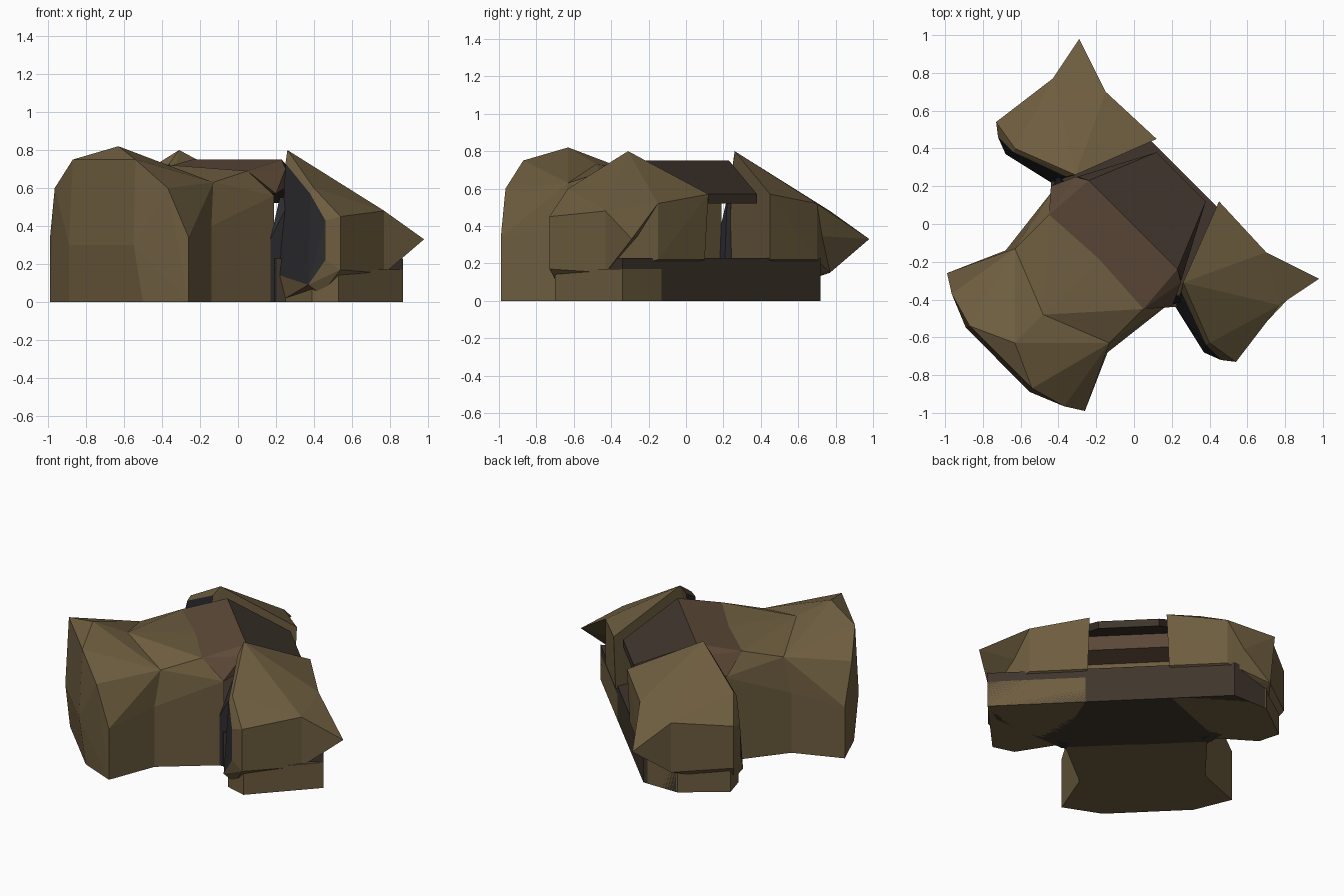
import bpy, bmesh

if "Cube" in bpy.data.objects:
    bpy.data.objects.remove(bpy.data.objects["Cube"])

def material(name, rgb):
    m = bpy.data.materials.new(name)
    m.diffuse_color = (*rgb, 1)
    m.use_nodes = True
    m.node_tree.nodes["Principled BSDF"].inputs["Base Color"].default_value = m.diffuse_color
    return m

TAN = material("tan", (0.155, 0.11, 0.05))
BROWN = material("brown", (0.11, 0.068, 0.04))
GREY = material("dark_grey", (0.025, 0.025, 0.03))
DARK = material("dark_brown", (0.05, 0.035, 0.025))

def swap(pts):
    # The model is symmetric across the vertical plane x = y
    return [(y, x, z) for x, y, z in pts]

def facet(name, pts, mat, inner=(), inner_mat=None):
    """Faceted block through pts; faces made only of inner points get inner_mat."""
    bm = bmesh.new()
    allp = list(pts) + list(inner)
    for p in allp:
        bm.verts.new(p)
    res = bmesh.ops.convex_hull(bm, input=bm.verts[:])
    loose = [v for v in bm.verts if not v.link_faces]
    bmesh.ops.delete(bm, geom=loose, context='VERTS')
    bmesh.ops.recalc_face_normals(bm, faces=bm.faces[:])
    for f in bm.faces:
        f.material_index = int(bool(inner) and all(
            any((v.co.x - p[0])**2 + (v.co.y - p[1])**2 + (v.co.z - p[2])**2 < 1e-6
                for p in inner) for v in f.verts))
    me = bpy.data.meshes.new(name)
    bm.to_mesh(me)
    bm.free()
    me.materials.append(mat)
    me.materials.append(inner_mat or mat)
    ob = bpy.data.objects.new(name, me)
    bpy.context.collection.objects.link(ob)
    return ob

def prism(name, outline, z0, z1, mat):
    return facet(name, [(x, y, z) for x, y in outline for z in (z0, z1)], mat)

# Front block
front = [(-.26, -.99, .34), (-.26, -.99, 0), (-.37, -.965, .60), (-.54, -.87, .75),
         (-.13, -.63, .63), (-.14, -.68, .40), (-.14, -.68, 0),
         (-.55, -.89, .30), (-.5, -.89, 0)]
facet("front_block", front + swap(front) + [(-.63, -.63, .82), (-.48, -.48, .73)], TAN)

# Middle block joining the front block to the arch
middle = [(-.14, -.68, 0), (-.14, -.68, .40), (-.13, -.63, .63), (-.14, -.16, .69),
          (.05, -.45, .69), (.19, -.42, .56), (.19, -.42, 0)]
facet("middle_block", middle + swap(middle) + [(-.48, -.48, .73)], TAN)

# Arch band over the middle
arch = [(.05, -.45, .69), (.20, -.44, .57), (.25, -.31, .70), (.23, -.24, .75),
        (.25, -.31, .60)]
facet("arch_band", arch + swap(arch), BROWN)

# Sloping rear roof, open beneath
roof = [(.23, -.24, .75), (.25, -.30, .69), (.38, .12, .57), (.38, .12, .52),
        (.23, -.24, .68)]
facet("rear_roof", roof + swap(roof), DARK)

# Side lobes with a brown rim and dark inset, plus narrow joining walls
lobe = [(.26, -.31, .80), (.40, -.63, .60), (.54, -.73, .45), (.54, -.73, .17),
        (.44, -.66, .04), (.25, -.44, .02), (.77, -.43, .48), (.77, -.43, .15),
        (.70, -.15, .52), (.45, .12, .57), (.45, .10, .22), (.70, -.15, .22)]
inset = [(.25, -.36, .73), (.38, -.64, .57), (.46, -.72, .43), (.46, -.72, .22),
         (.37, -.68, .09), (.22, -.44, .14)]
spike = [(.77, -.43, .48), (.77, -.43, .15), (.70, -.15, .52), (.98, -.29, .33),
         (.65, -.25, .35)]
wall = [(.17, -.44, 0), (.17, -.44, .33), (.28, -.40, 0), (.28, -.40, .55),
        (.22, -.38, .55), (.2, -.36, 0)]
for side, f in (("right", list), ("left", swap)):
    facet(side + "_lobe", f(lobe), TAN, f(inset), GREY)
    facet(side + "_spike", f(spike), TAN)
    facet(side + "_joining_wall", f(wall), GREY)

# Feet under the lobes and the low rear slab
prism("right_foot", [(.25, -.44), (.39, -.66), (.53, -.70), (.72, -.44), (.87, -.34),
                     (.45, .08)], 0, .17, TAN)
prism("left_foot", [(-.44, .25), (-.66, .39), (-.70, .53), (-.44, .72), (-.22, .72),
                    (.08, .45)], 0, .17, TAN)
prism("rear_slab", [(.87, -.34), (-.19, .72), (-.43, .72), (-.44, .20), (.20, -.44),
                    (.72, -.43)], 0, .23, DARK)
